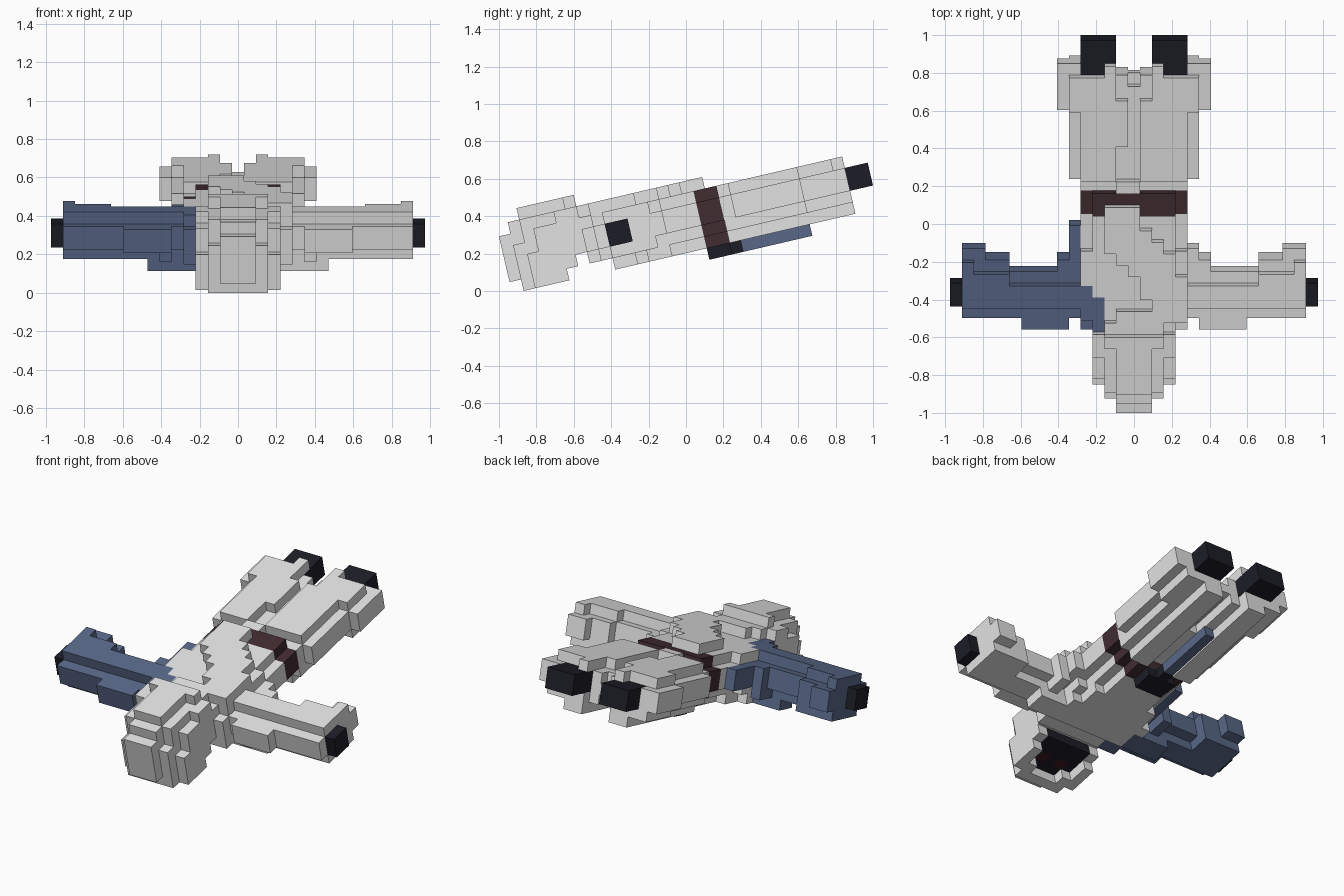
import bpy
import bmesh
from math import radians
from mathutils import Matrix, Vector

cube = bpy.data.objects.get("Cube")
if cube:
    bpy.data.objects.remove(cube)

UNIT = 0.0628                              # block size
TILT = Matrix.Rotation(radians(13.1), 4, "X")
ORIGIN = Vector((0, -0.908, 0.197))        # crown of the hood, before tilting


def material(name, rgb):
    mat = bpy.data.materials.new(name)
    mat.use_nodes = True
    colour = (*rgb, 1)
    mat.diffuse_color = colour
    mat.node_tree.nodes["Principled BSDF"].inputs["Base Color"].default_value = colour
    return mat


GREY = material("pale grey cloth", (0.76, 0.76, 0.76))
BLUE = material("slate blue cloth", (0.1, 0.14, 0.25))
BLACK = material("near black", (0.012, 0.012, 0.02))
MAROON = material("dark maroon leather", (0.052, 0.025, 0.031))
RED = material("dark red eyes", (0.05, 0.008, 0.012))

cells = {}      # block position -> part name, earlier parts keep their blocks
parts = {}      # part name -> material


def fill(name, mat, *boxes, side=1):
    """Fill boxes of blocks: x first/last, then start/end along body and depth."""
    parts[name] = mat
    for xa, xb, ia, ib, ja, jb in boxes:
        for x in range(xa, xb + 1):
            for i in range(ia, ib):
                for j in range(ja, jb):
                    cells.setdefault((x * side, i, j), name)


def build(name, mat):
    """Make the visible skin of one part and merge its flat areas."""
    bm = bmesh.new()
    for cell in [c for c, owner in cells.items() if owner == name]:
        for axis in range(3):
            for sign in (-1, 1):
                step = Vector((0, 0, 0))
                step[axis] = sign
                beside = tuple(int(a + b) for a, b in zip(cell, step))
                if cells.get(beside, "opening") != "opening":
                    continue
                u, v = Vector((0, 0, 0)), Vector((0, 0, 0))
                u[(axis + 1) % 3] = v[(axis + 2) % 3] = 0.5
                mid = Vector(cell) + Vector((0, 0.5, 0.5)) + step / 2
                ring = [mid - u - v, mid + u - v, mid + u + v, mid - u + v]
                bm.faces.new([bm.verts.new(p) for p in ring[::sign]])
    bmesh.ops.remove_doubles(bm, verts=bm.verts, dist=0.001)
    bmesh.ops.dissolve_limit(bm, angle_limit=0.01, verts=bm.verts, edges=bm.edges)
    bmesh.ops.transform(bm, verts=bm.verts, matrix=TILT @ Matrix.Translation(ORIGIN) @ Matrix.Scale(UNIT, 4))
    mesh = bpy.data.meshes.new(name)
    bm.to_mesh(mesh)
    bm.free()
    mesh.materials.append(mat)
    bpy.context.collection.objects.link(bpy.data.objects.new(name, mesh))


# Face hollow, eyes and hood
fill("opening", None, (-2, 2, 3, 5, 0, 1), (-1, 1, 2, 5, 0, 1))
for side in (-1, 1):
    fill("eyes", RED, (1, 1, 3, 4, 1, 2), side=side)
fill("face", BLACK, (-2, 2, 2, 6, 1, 2))
fill("hood", GREY,
     (-1, 1, 0, 6, 1, 5), (-1, 1, 1, 7, 5, 6), (-1, 1, 2, 7, 6, 7),
     (-2, 2, 1, 5, 0, 4), (-2, 2, 2, 7, 2, 6), (-2, 2, 6, 7, 6, 7),
     (-3, 3, 2, 5, 0, 3), (-3, 3, 3, 6, 1, 5), (-3, 3, 5, 7, 2, 6),
     (-2, 2, 7, 8, 5, 6), (-1, 2, 8, 9, 5, 6))

# Torso with a coloured shoulder, chamfered towards the waist
fill("shoulder_patch", BLUE, (-4, -4, 7, 11, 1, 4), (-4, -4, 8, 11, 1, 5),
     (-4, -4, 9, 11, 0, 1), (-3, -3, 7, 10, 1, 5))
fill("torso", GREY, (-4, 4, 7, 13, 1, 4), (-4, 4, 8, 14, 4, 5), (-4, 4, 13, 17, 2, 4),
     (-3, 3, 7, 17, 1, 5), (-4, 4, 9, 12, 0, 1), (-3, 3, 12, 14, 0, 1),
     (-2, 2, 14, 17, 0, 1))

# Diagonal cloth fold across the back: first row, last row, left, right
for start, end, left, right in ((16, 18, -2, 0), (15, 16, -2, 1), (14, 15, -2, 2),
                                (13, 14, -1, 3), (12, 13, 0, 3), (10, 12, 1, 4),
                                (9, 10, 2, 4), (8, 9, 3, 4)):
    fill("back_fold", GREY, (left, right, start, end, 5, 6))

# Wide sleeves and hands
for side, label, cloth in ((-1, "right", BLUE), (1, "left", GREY)):
    fill(label + "_hand", BLACK, (14, 15, 9, 11, 2, 4), side=side)
    fill(label + "_sleeve", cloth,
         (5, 14, 9, 11, 1, 5), (5, 14, 8, 12, 2, 4),
         (11, 14, 9, 12, 1, 5), (11, 14, 9, 13, 1, 4),
         (14, 14, 9, 13, 1, 5), (13, 14, 9, 14, 2, 4),
         (6, 9, 7, 11, 2, 4), (5, 7, 9, 11, 0, 5),
         (6, 6, 8, 13, 1, 4), (5, 5, 8, 14, 2, 4), side=side)
fill("right_sleeve", BLUE, (-5, -5, 14, 16, 2, 4))

# Belt, buckle and hanging ribbon
fill("belt", MAROON, (-4, 4, 17, 19, 2, 4), (-3, 3, 17, 19, 1, 5), (-2, 2, 17, 19, 0, 1))
fill("buckle", BLACK, (-1, 1, 17, 19, -1, 0), (0, 0, 19, 20, -1, 0))
fill("ribbon", BLUE, (0, 0, 20, 26, -1, 0))

# Split robe skirt and feet
for side, label in ((-1, "right"), (1, "left")):
    fill(label + "_foot", BLACK, (2, 4, 29, 32, 2, 4), side=side)
    fill(label + "_skirt", GREY,
         (2, 4, 19, 30, 1, 4), (2, 4, 20, 29, 4, 5), (2, 2, 29, 30, 4, 5),
         (2, 3, 19, 30, 0, 1), (5, 5, 20, 30, 2, 4), (5, 5, 26, 29, 4, 5),
         (5, 5, 26, 30, 1, 2), (6, 6, 26, 30, 2, 4), (1, 1, 19, 29, 1, 4),
         (1, 1, 23, 27, 4, 5), side=side)
fill("left_skirt", GREY, (1, 1, 20, 23, 4, 5))
fill("skirt_centre", GREY, (0, 0, 19, 29, 2, 3), (0, 0, 19, 28, 3, 4),
     (0, 0, 19, 24, 1, 2), (-1, 0, 19, 20, 4, 5))

for part_name, part_material in parts.items():
    if part_material:
        build(part_name, part_material)
